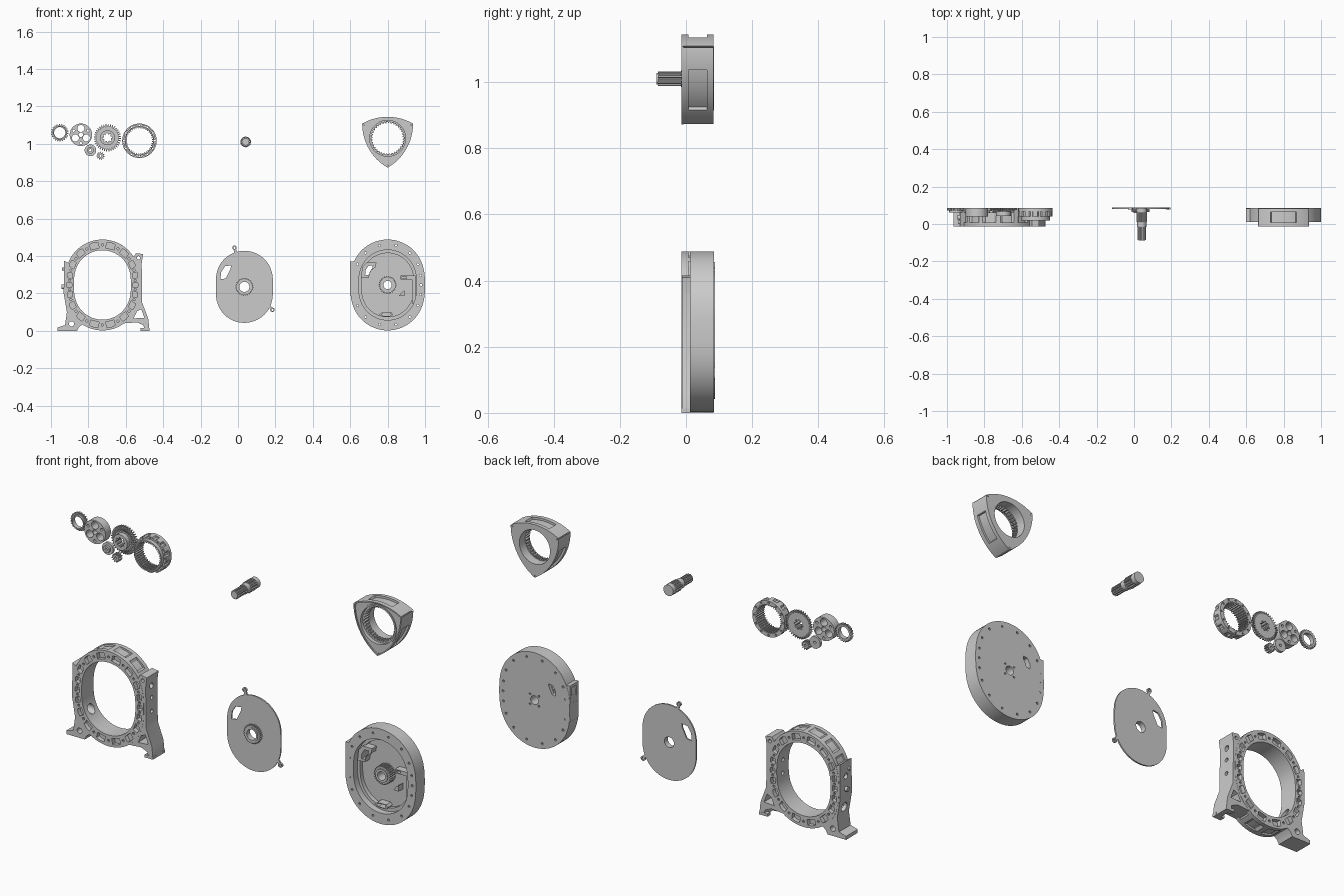
import bpy, bmesh
from math import sin, cos, pi, atan2
from mathutils import Matrix, Vector

if "Cube" in bpy.data.objects:
    bpy.data.objects.remove(bpy.data.objects["Cube"])

COL = bpy.context.scene.collection
YF, YB = -0.0136, 0.0845          # common front and back planes


# ---- 2D outlines (x, z) ----
def circ(r, n=32, c=(0, 0)):
    return [(c[0] + r * cos(2 * pi * i / n), c[1] + r * sin(2 * pi * i / n)) for i in range(n)]

def trochoid(a, R, e):
    return (R * sin(a) + e * sin(3 * a), R * cos(a) + e * cos(3 * a))

def oval(R, e, n=96):
    return [trochoid(2 * pi * i / n, R, e) for i in range(n)]

def band(a, t):                    # t = 0 inner chamber wall, t = 1 outer wall
    return trochoid(a, 0.169 + 0.0525 * t, 0.0165 + 0.005 * t)

def gear(r0, r1, n):
    pts = []
    for i in range(n):
        for f, r in ((0, r0), (0.3, r0), (0.48, r1), (0.82, r1)):
            a = 2 * pi * (i + f) / n
            pts.append((r * cos(a), r * sin(a)))
    return pts

def ring_of(r, n, hole, k=10, off=0.0):
    return [circ(hole, k, (r * cos(2 * pi * i / n + off), r * sin(2 * pi * i / n + off))) for i in range(n)]

def shrink(pts, s):
    mx = sum(p[0] for p in pts) / len(pts)
    mz = sum(p[1] for p in pts) / len(pts)
    return [(mx + (x - mx) * s, mz + (z - mz) * s) for x, z in pts]

def rect(x0, z0, x1, z1):
    return [(x0, z0), (x1, z0), (x1, z1), (x0, z1)]

def turn(pts, a):
    return [(x * cos(a) - z * sin(a), x * sin(a) + z * cos(a)) for x, z in pts]


# ---- solids: each layer is a filled outline with holes, from y0 to y1 ----
def finish(ob):
    bpy.ops.object.select_all(action='DESELECT')
    ob.select_set(True)
    bpy.context.view_layer.objects.active = ob
    bpy.ops.object.shade_smooth_by_angle(angle=0.5)

def part(name, c, layers):
    out = bmesh.new()
    for loops, y0, y1 in layers:
        cu = bpy.data.curves.new("outline", 'CURVE')
        cu.dimensions, cu.fill_mode, cu.extrude = '2D', 'BOTH', (y1 - y0) / 2
        for pts in loops:
            s = cu.splines.new('POLY')
            s.points.add(len(pts) - 1)
            for p, q in zip(s.points, pts):
                p.co = (q[0], q[1], 0, 1)
            s.use_cyclic_u = True
        tmp = bpy.data.objects.new("outline", cu)
        COL.objects.link(tmp)
        dg = bpy.context.evaluated_depsgraph_get()
        me = bpy.data.meshes.new_from_object(tmp.evaluated_get(dg))
        bpy.data.objects.remove(tmp)
        me.transform(Matrix.Translation((c[0], (y0 + y1) / 2, c[1])) @ Matrix.Rotation(pi / 2, 4, 'X'))
        bm = bmesh.new()
        bm.from_mesh(me)
        bmesh.ops.remove_doubles(bm, verts=bm.verts, dist=1e-5)
        bmesh.ops.recalc_face_normals(bm, faces=bm.faces)
        bm.to_mesh(me)
        bm.free()
        out.from_mesh(me)
    mesh = bpy.data.meshes.new(name)
    out.to_mesh(mesh)
    out.free()
    ob = bpy.data.objects.new(name, mesh)
    COL.objects.link(ob)
    finish(ob)
    return ob

def tubes_x(name, items):          # cylinders along x: (x0, x1, y, z, r)
    bm = bmesh.new()
    for x0, x1, y, z, r in items:
        m = Matrix.Translation(((x0 + x1) / 2, y, z)) @ Matrix.Rotation(pi / 2, 4, 'Y')
        bmesh.ops.create_cone(bm, cap_ends=True, segments=24, radius1=r, radius2=r, depth=x1 - x0, matrix=m)
    me = bpy.data.meshes.new(name)
    bm.to_mesh(me)
    ob = bpy.data.objects.new(name, me)
    COL.objects.link(ob)
    return ob

def cut(obs, cutter):
    cutter.hide_render = True
    for ob in obs:
        m = ob.modifiers.new("cut", 'BOOLEAN')
        m.object, m.solver = cutter, 'EXACT'
        dg = bpy.context.evaluated_depsgraph_get()
        me = bpy.data.meshes.new_from_object(ob.evaluated_get(dg))
        ob.modifiers.clear()
        ob.data = me
        finish(ob)
    bpy.data.objects.remove(cutter)


# ---- rotor housing: pocketed flanges, ribbed core, legs ----
H = (-0.725, 0.245)
N = 18
outer, inner = oval(0.2215, 0.0215), oval(0.169, 0.0165)
bolts = [circ(0.006, 10, band(2 * pi * i / N, 0.5)) for i in range(N)]
pockets = []
for i in range(N):
    a = 2 * pi * (i + 0.5) / N
    pockets.append([band(a + d, t) for d, t in
                    ((-.1, .25), (0, .22), (.1, .25), (.085, .75), (0, .8), (-.085, .75))])
flange = [outer, inner] + bolts + pockets
part("housing_flanges", H, [(flange, YF, 0.008), (flange, 0.062, 0.083)])
ribbed = [band(2 * pi * i / 144, 1.0 if cos(N * 2 * pi * i / 144) > 0.6 else 0.84) for i in range(144)]
core = part("housing_core", H, [([ribbed, inner], 0.008, 0.062)])

def leg(name, side, a0, outline, holes):
    arc = [band(side * (2.75 + (a0 - 2.75) * i / 14), 0.86) for i in range(15)]
    return part(name, H, [([arc + [(x - H[0], z - H[1]) for x, z in outline]] +
                           [[(x - H[0], z - H[1]) for x, z in h] for h in holes], YF + 0.001, 0.082)])

right_leg = leg("right_leg", 1, 0.75,
                [(-.545, .415), (-.508, .41), (-.515, .36), (-.512, .15), (-.48, .065), (-.473, 0),
                 (-.5, 0), (-.505, .03), (-.54, .045)],
                [[(-.54, .105), (-.517, .115), (-.5, .07), (-.558, .066)], circ(.009, 16, (-.532, .39))])
left_leg = leg("left_leg", -1, 0.9,
               [(-.93, .375), (-.932, .2), (-.915, .1), (-.925, .03), (-.965, .018), (-.965, 0),
                (-.86, 0), (-.85, .02)],
               [circ(.014, 20, (-.89, .037))])
cut([core, right_leg, left_leg], tubes_x("port_cutter", [
    (-1, -.8, .035, .14, .023), (-1, -.915, .035, .3, .014),
    (-.65, -.45, .035, .29, .010), (-.65, -.45, .035, .22, .010), (-.535, -.45, .035, .35, .014)]))
part("right_foot_pads", (0, 0), [([rect(-.52, 0, -.473, .014)], y, y + .025) for y in (YF, .058)])
tubes_x("left_bosses", [(-.945, -.92, .035, .235, .012), (-.94, -.915, .01, .33, .008)])

# ---- separator plate with stationary gear and two lugs ----
P = (0.034, 0.235)
port = [(-.128, .04), (-.124, .08), (-.104, .11), (-.071, .115), (-.074, .095), (-.099, .045)]
plate = [([oval(0.1725, 0.02), circ(.027), port], .080, YB + .003),
         ([gear(.043, .048, 28), circ(.027)], .064, .081),
         ([circ(.036), circ(.027)], .060, .065)]
for x, z in ((-.053, .209), (.150, -.123)):
    plate.append(([circ(.012, 20, (x, z)), circ(.006, 12, (x, z))], .078, YB + .003))
    a = atan2(z, x) if z > 0 else -0.9
    d = Vector((cos(a), sin(a)))
    n = Vector((-d.y, d.x)) * .007
    q, w = Vector((x, z)) - d * .009, Vector((x, z)) - d * .035
    plate.append(([[tuple(q + n), tuple(q - n), tuple(w - n), tuple(w + n)]], .080, YB + .003))
part("separator_plate", P, plate)

# ---- side housing: rim, floor, gear boss, port blocks ----
S = (0.8, 0.245)
duct = [(-.142, .04), (-.136, .095), (-.112, .12), (-.06, .12), (-.065, .095), (-.095, .072), (-.1, .04)]
throat = shrink(port, 0.72)
bolts2 = [circ(.006, 10, band(2 * pi * (i + .5) / N, .55)) for i in range(N)]
slot = [(-.045, -.158), (-.03, -.146), (.02, -.146), (.03, -.158), (.02, -.17), (-.03, -.17)]
part("side_housing", S, [
    ([outer, circ(.022), throat] + bolts2 + ring_of(.036, 4, .005, 10, .785), .066, YB),
    ([outer, oval(.171, .0165)] + bolts2, .012, .066),
    ([oval(.1715, .0165), oval(.155, .0155)], .045, .066),
    ([gear(.042, .048, 28), circ(.026)], .025, .066),
    ([circ(.034), circ(.022)], .018, .066),
    ([duct, throat], .028, .067),
    ([slot, shrink(slot, .7)], .028, .067),
    ([rect(.07, .03, .14, .05), rect(.078, .035, .1, .045)], .03, .067),
    ([rect(.13, -.1, .15, .05)], .035, .067),
    ([[(.06, -.06), (.09, -.06), (.09, -.03), (.075, -.04)]], .03, .067)])
pad = part("intake_pad", S, [([rect(-.2, -.06, -.172, .125)], .012, YB - .001)])
cut([pad], part("pad_cutter", S, [([rect(-.25, .03, -.182, .11)], .028, .07)]))

# ---- three-sided rotor with flank pockets and apex slots ----
R = (0.8, 1.029)
RAD = 0.157
CH = RAD * 3 ** 0.5

def flank(r0, half, k, n=20):      # arc struck from the opposite apex
    c = -pi / 2 + 2 * pi * k / 3
    d = c + pi
    return [(RAD * cos(c) + r0 * cos(d + half * (2 * i / n - 1)),
             RAD * sin(c) + r0 * sin(d + half * (2 * i / n - 1))) for i in range(n + 1)]

tri = [p for k in range(3) for p in flank(CH, pi / 6, k)[:-1]]
rotor = part("rotor_body", R, [([tri, circ(.096, 64)], YF + .006, .083)])
cuts = [([flank(CH - .011, .25, k) + flank(CH + .02, .27, k)[::-1]], .008, .064) for k in range(3)]
cuts += [([turn(rect(RAD - .014, -.002, RAD + .02, .002), -pi / 2 + 2 * pi * k / 3)], -.05, .15) for k in range(3)]
cut([rotor], part("rotor_cutter", R, cuts))
inset = [(x * .95, z * .95) for x, z in tri]
part("rotor_face_trim", R, [([tri, inset], YF, YF + .0065),
                            ([circ(.104, 64), circ(.096, 64)], YF + .001, YF + .0065)])
part("rotor_ring_gear", R, [([circ(.097, 64), gear(.089, .081, 36)], .006, .036),
                            ([circ(.097, 64), circ(.087, 64)], .036, .083)])

# ---- splined output shaft ----
part("output_shaft", (0.041, 1.01), [
    ([gear(.018, .0225, 12)], -.085, -.014), ([circ(.018)], -.0885, -.084),
    ([circ(.025)], -.015, .012), ([gear(.024, .029, 14)], .011, .062),
    ([circ(.028)], .061, YB)])

# ---- gear train ----
part("sun_gear", (-.953, 1.059), [([gear(.040, .047, 22), circ(.030)], .071, YB),
                                  ([circ(.036), circ(.030)], .062, .072)])
part("planet_carrier", (-.84, 1.048), [
    ([circ(.060, 48), circ(.012)] + ring_of(.034, 3, .019, 24, pi / 2) + ring_of(.045, 3, .007, 12, -pi / 2),
     .040, YB)])
part("bevel_gear", (-.698, 1.032), [
    ([gear(.060, .073, 36), gear(.026, .019, 8)], .074, YB),
    ([gear(.046, .058, 36), gear(.026, .019, 8)], .066, .075),
    ([circ(.040), gear(.026, .019, 8)], .042, .067)])
lobed = [(r * cos(a), r * sin(a)) for i in range(96) for a in (2 * pi * i / 96,)
         for r in (.092 if cos(12 * a) > -.3 else .085,)]
teeth = gear(.074, .067, 40)
part("ring_gear", (-.527, 1.016), [
    ([circ(.092, 64), teeth] + ring_of(.083, 12, .005), .068, YB),
    ([lobed, teeth] + ring_of(.083, 12, .005), .040, .069),
    ([circ(.078, 64), teeth], .020, .041)])
part("washer", (-.789, .965), [([circ(.031), circ(.007, 16)], .070, YB),
                               ([circ(.018), circ(.007, 16)], .058, .071)])
part("pinion", (-.735, .936), [([gear(.015, .022, 11), circ(.006, 12)], .058, YB)])
